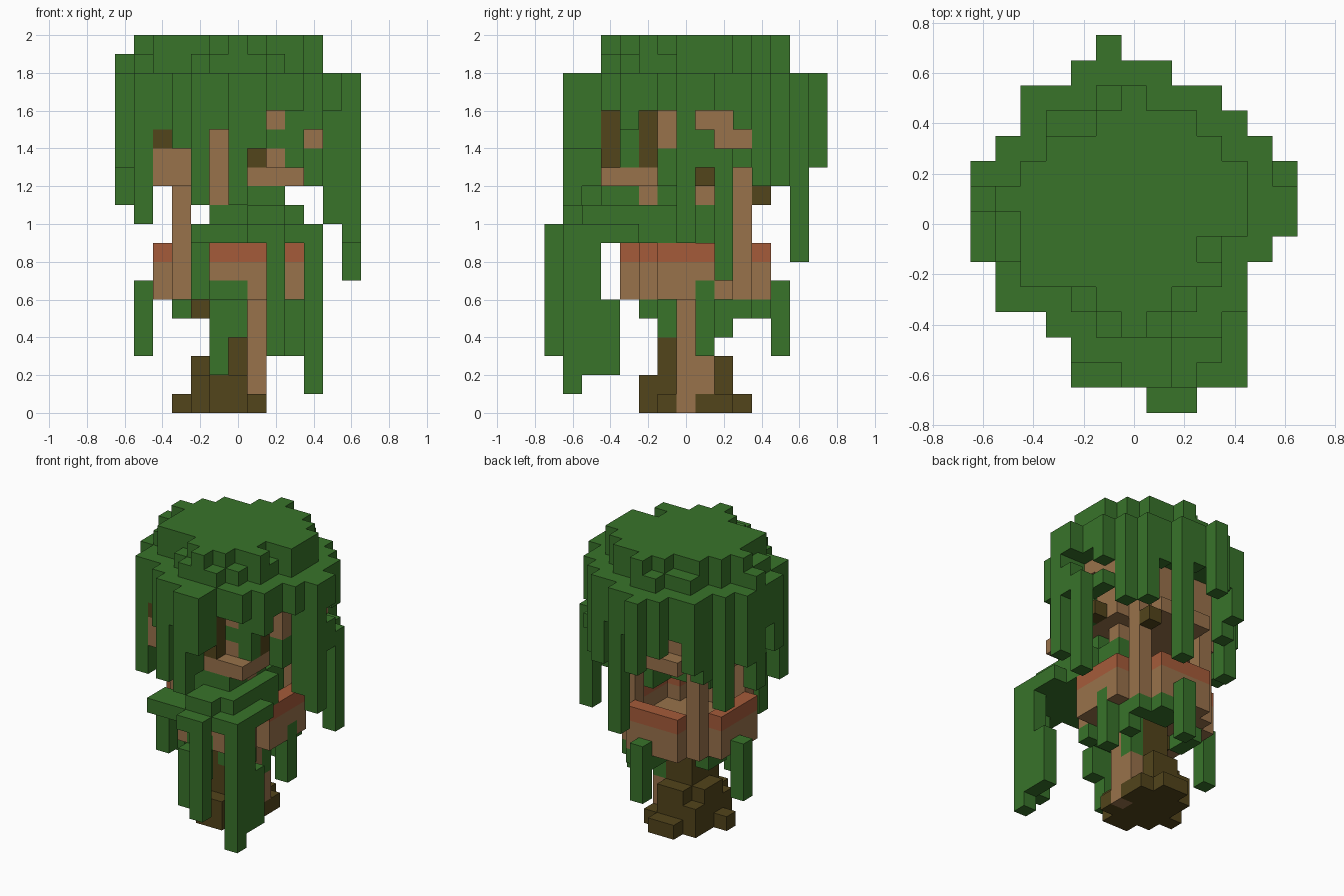
import bpy
import bmesh
from mathutils import Vector

U = 0.1  # edge of one block

cube = bpy.data.objects.get("Cube")
if cube:
    bpy.data.objects.remove(cube, do_unlink=True)


def material(name, rgb):
    m = bpy.data.materials.new(name)
    m.use_nodes = True
    m.diffuse_color = (*rgb, 1)
    m.node_tree.nodes["Principled BSDF"].inputs["Base Color"].default_value = (*rgb, 1)
    return m


LEAF = material("leaf green", (0.040, 0.172, 0.023))
WOOD = material("warm wood", (0.315, 0.168, 0.070))
TRIM = material("red trim", (0.375, 0.105, 0.042))
BARK = material("dark bark", (0.084, 0.058, 0.011))

parts = {}   # name -> (material, cells)
taken = set()


def box(x, y, z):
    """Cells of a block; each argument is one index or an inclusive pair."""
    spans = [(v, v) if isinstance(v, int) else v for v in (x, y, z)]
    rx, ry, rz = (range(a, b + 1) for a, b in spans)
    return {(i, j, k) for i in rx for j in ry for k in rz}


def part(name, mat, *blocks):
    """Register a part; cells already used by earlier parts are skipped."""
    cells = set().union(*blocks) - taken
    taken.update(cells)
    parts[name] = (mat, cells)


def layer(rows, first, k):
    """Slab from row spans, starting at row index first."""
    return set().union(*(box(s, first + n, k) for n, s in enumerate(rows)))


# Hanging vines on the walls and under the floor
part("wall_vines", LEAF,
     box(3, 1, (3, 6)), box(0, 5, (3, 6)), box(-5, 1, (3, 6)),
     box(-1, -4, (2, 5)), box(0, -4, (4, 5)), box((-1, 0), -3, 6))
part("floor_vines", LEAF,
     box(0, -1, (4, 5)), box(2, 2, (4, 5)), box(2, -2, 5), box(1, 1, (3, 5)),
     box((0, 1), 4, 5), box((0, 1), 3, 5), box(2, 3, 5), box(-3, (1, 2), 5))

# Trunk and root flare
part("pale_trunk", WOOD, box(1, 0, (0, 5)), box(1, 1, (1, 2)))
part("trunk", BARK, box((-1, 0), (-1, 1), (0, 5)), box(-2, 0, 5))
part("roots", BARK,
     box(-3, 0, 0), box(-2, (0, 1), (0, 2)), box(-2, (-1, 2), (0, 1)),
     box((-1, 0), -2, (0, 1)), box((-1, 0), 2, (0, 2)), box((-1, 0), 3, 0),
     box(1, (-1, 2), 0))

# Hut: floor, four walls with a red rail, corner posts
part("hut_rail", TRIM,
     box((-2, 1), -3, 8), box((-2, 1), 4, 8), box(-4, (-1, 2), 8),
     box(3, (-1, 2), 8), box(2, -2, 8))
part("posts", WOOD, *(box(i, j, (6, 12)) for i in (-3, 2) for j in (-2, 3)))
part("hut_floor", WOOD, box((-3, 2), (-2, 3), 6))
part("hut_walls", WOOD,
     box((-2, 1), -3, (6, 7)), box((-2, 1), 4, (6, 7)),
     box(-4, (-1, 2), (6, 7)), box(3, (-1, 2), (6, 7)))

# Dark patches set into the roof
part("roof_bark", BARK,
     box(-4, -3, 14), box(1, -4, (13, 15)), box(3, -2, (13, 15)),
     box(4, 1, 12), box(2, 4, 11),
     box(-5, -2, (13, 15)), box((0, 1), -1, (10, 11)))

# Roof of the hut, hidden in the crown
part("roof_leaves", LEAF,
     box(2, -3, 14), box(3, -3, (13, 15)), box(4, (-1, 0), (12, 13)))
part("hut_roof", WOOD,
     box((-3, 2), (-2, 3), (12, 15)), box((-4, -3), -3, (12, 13)),
     box((1, 3), (-4, -3), 12), box((-2, 1), -3, (12, 15)), box(2, -3, (13, 15)),
     box(-4, (-1, 2), (12, 13)), box((-2, 1), 4, 12), box(3, (-2, 2), 12),
     box(-1, (-4, -3), (11, 14)), box(2, 1, 11), box(3, (-1, 2), (13, 15)),
     box(4, -1, (14, 15)), box(4, (2, 3), 14), box(4, (1, 2), 15))

# Leafy ledge that spills out of the front
part("front_foliage", LEAF,
     box((-2, 4), (-6, -5), 9), box((1, 2), -7, 9), box((0, 4), (-4, -3), 9),
     box((-1, 3), (-3, -1), 9), box((-1, 3), (-4, -2), 10), box((1, 3), -5, 10),
     box((1, 2), -6, 10), box((0, 3), -1, 10), box((0, 2), (-4, -1), 11),
     box(2, (0, 1), (9, 10)))
part("front_vines", LEAF,
     box(-2, -5, (6, 8)), box(2, -7, (3, 8)), box(4, -6, (1, 8)),
     box(4, -5, (2, 8)), box(4, -4, (2, 5)))

# Crown: wide layer, then two smaller ones above
WIDE = [(0, 1), (-2, 1), (-3, 3), (-5, 4), (-5, 4), (-6, 5), (-6, 6), (-6, 6),
        (-6, 5), (-5, 5), (-4, 4), (-4, 3), (-2, 1), (-1, -1)]
UPPER = [(-1, 1), (-2, 2), (-4, 3), (-5, 3), (-5, 4), (-6, 4), (-4, 4),
         (-3, 3), (-3, 2), (-1, 0)]
TOP = [(0, 0), (-1, 1), (-4, 3), (-4, 2), (-4, 4), (-5, 4), (-4, 4),
       (-3, 3), (-1, 2), (0, 0)]
wide = layer(WIDE, -6, 17)
part("crown", LEAF, wide, layer(WIDE, -6, 16),
     layer(UPPER, -4, 18), layer(TOP, -4, 19))

# Strands around the rim: lowest block index for each rim column
DROP = {(-6, 1): 11, (-6, -1): 13, (-5, -3): 10, (-3, -4): 14, (-2, -5): 11,
        (-2, -4): 12, (0, -6): 11, (0, -5): 12, (1, -6): 14, (1, -5): 14,
        (2, -4): 16, (3, -4): 16, (4, -2): 16, (5, -1): 16,
        (5, 0): 10, (6, 0): 9, (6, 1): 16, (5, 3): 15, (4, 4): 12, (3, 5): 12,
        (1, 6): 8, (-1, 7): 13, (-2, 6): 14, (-4, 5): 13, (-4, 4): 12,
        (-5, 3): 10, (-6, 2): 13, (5, 2): 16, (5, 1): 16}


def on_rim(c):
    i, j, k = c
    return any((i + a, j + b, k) not in wide
               for a, b in ((1, 0), (-1, 0), (0, 1), (0, -1)))


rim = {(i, j): 15 for i, j, k in filter(on_rim, wide)}
rim.update(DROP)
part("crown_strands", LEAF, *(box(i, j, (k, 17)) for (i, j), k in rim.items()))
part("side_strand", LEAF, box(6, 2, (7, 13)), box(6, 1, (13, 14)),
     box(5, (2, 3), 13))


# Turn the cells of each part into a mesh of visible faces
DIRS = [Vector(d) for d in ((1, 0, 0), (0, 1, 0), (0, 0, 1))]


def build(name, mat, cells):
    bm = bmesh.new()
    seen = {}

    def corner(p):
        key = tuple(round(v * 2) for v in p)
        if key not in seen:
            seen[key] = bm.verts.new(p * U)
        return seen[key]

    for c in cells:
        mid = Vector(c) + Vector((0, 0, 0.5))
        for n in range(3):
            for s in (1, -1):
                if tuple(int(v) for v in Vector(c) + DIRS[n] * s) in taken:
                    continue
                a, b = DIRS[(n + 1) % 3] / 2, DIRS[(n + 2) % 3] / 2
                f = mid + DIRS[n] * s / 2
                loop = [f - a - b, f + a - b, f + a + b, f - a + b]
                bm.faces.new([corner(p) for p in loop[::s]])
    mesh = bpy.data.meshes.new(name)
    bm.to_mesh(mesh)
    bm.free()
    mesh.materials.append(mat)
    bpy.context.scene.collection.objects.link(bpy.data.objects.new(name, mesh))


for name, (mat, cells) in parts.items():
    build(name, mat, cells)
